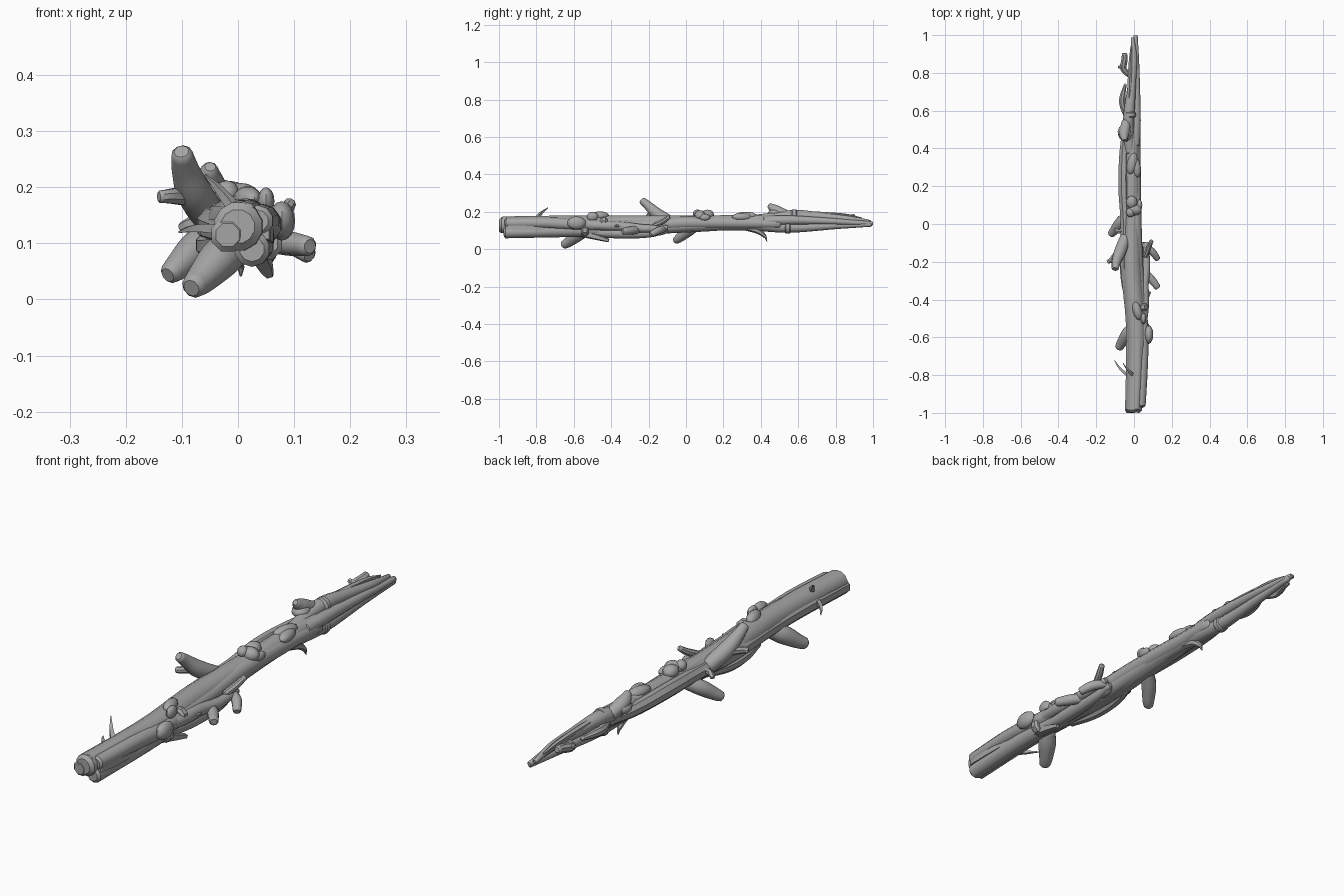
import bpy, bmesh, math
from mathutils import Vector

bark = bpy.data.materials.new("grey bark")
bark.diffuse_color = (0.38, 0.38, 0.38, 1)


def finish(name, bm):
    bmesh.ops.recalc_face_normals(bm, faces=bm.faces)
    me = bpy.data.meshes.new(name)
    bm.to_mesh(me)
    bm.free()
    me.materials.append(bark)
    ob = bpy.data.objects.new(name, me)
    bpy.context.collection.objects.link(ob)
    bpy.ops.object.select_all(action='DESELECT')
    bpy.context.view_layer.objects.active = ob
    ob.select_set(True)
    bpy.ops.object.shade_smooth_by_angle(angle=math.radians(42))
    return ob


def spline(pts, n):
    """Smooth path through (x, y, z, radius) points."""
    p = [Vector(q) for q in pts]
    p = [p[0] * 2 - p[1]] + p + [p[-1] * 2 - p[-2]]
    out = []
    for i in range(1, len(p) - 2):
        a, b, c, d = p[i - 1:i + 3]
        for k in range(n):
            t = k / n
            out.append(0.5 * (2 * b + (c - a) * t + (2 * a - 5 * b + 4 * c - d) * t * t
                              + (3 * b - a - 3 * c + d) * t ** 3))
    return out + [p[-2]]


def tube(name, pts, sides=10, n=5, flat=1.0):
    """Tapered limb with slightly domed ends."""
    path = spline(pts, n)
    pos = [q.to_3d() for q in path]
    rad = [max(q[3], 0.001) for q in path]
    d0, d1 = (pos[0] - pos[1]).normalized(), (pos[-1] - pos[-2]).normalized()
    pos = [pos[0] + d0 * rad[0] * 0.3] + pos + [pos[-1] + d1 * rad[-1] * 0.3]
    rad = [rad[0] * 0.7] + rad + [rad[-1] * 0.7]
    bm = bmesh.new()
    rings = []
    for i, (c, r) in enumerate(zip(pos, rad)):
        t = (pos[min(i + 1, len(pos) - 1)] - pos[max(i - 1, 0)]).normalized()
        up = Vector((0, 0, 1)) if abs(t.z) < 0.9 else Vector((1, 0, 0))
        u = t.cross(up).normalized()
        v = u.cross(t)
        rings.append([bm.verts.new(c + r * (u * math.cos(a) * flat + v * math.sin(a)))
                      for a in (2 * math.pi * (k + .5) / sides for k in range(sides))])
    for a, b in zip(rings, rings[1:]):
        for k in range(sides):
            j = (k + 1) % sides
            bm.faces.new((a[k], a[j], b[j], b[k]))
    bm.faces.new(rings[0])
    bm.faces.new(rings[-1])
    return finish(name, bm)


def knot(name, loc, size, yaw=0.0):
    """Rounded burl."""
    bm = bmesh.new()
    bmesh.ops.create_uvsphere(bm, u_segments=12, v_segments=8, radius=1)
    for v in bm.verts:
        x, y, z = (v.co[i] * size[i] for i in range(3))
        v.co = Vector((x * math.cos(yaw) - y * math.sin(yaw),
                       x * math.sin(yaw) + y * math.cos(yaw), z)) + Vector(loc)
    finish(name, bm)


# main twisted strands of the log
tube("core_strand", [(0, -.985, .13, .044), (.015, -.6, .13, .05), (-.01, -.25, .13, .052),
     (-.01, .05, .135, .045), (-.01, .3, .145, .04), (-.01, .5, .145, .036), (0, .62, .14, .018)], 12)
tube("right_strand", [(.035, -.96, .14, .028), (.045, -.75, .14, .03), (.045, -.55, .13, .032),
     (.02, -.25, .125, .032), (.008, 0, .14, .034), (.005, .3, .14, .032), (.01, .5, .135, .026)])
tube("lower_strand", [(.025, -.965, .09, .032), (.03, -.6, .1, .035), (.01, -.3, .105, .036),
     (0, 0, .125, .034), (-.005, .3, .135, .034), (0, .55, .115, .027), (.005, .8, .125, .018),
     (.012, .99, .13, .01)])
tube("left_strand", [(-.018, -.99, .115, .032), (-.012, -.7, .12, .032), (-.015, -.5, .12, .032),
     (-.04, -.22, .13, .034), (-.045, 0, .14, .028), (-.055, .2, .15, .03), (-.05, .4, .15, .027),
     (-.03, .55, .15, .02)], 8)
tube("top_strand", [(.01, -.98, .15, .025), (.02, -.7, .152, .027), (.005, -.4, .155, .026),
     (-.02, -.15, .155, .024), (-.02, .1, .16, .02)])
tube("bark_plank", [(.048, -.96, .115, .014), (.05, -.8, .115, .02), (.04, -.6, .115, .015)], 4, 3)

# tail limbs after the fork
tube("tail_upper", [(-.02, .38, .155, .03), (-.03, .5, .17, .03), (-.025, .6, .18, .03),
     (-.01, .75, .17, .022), (0, .88, .16, .016), (-.008, .985, .147, .009)])
tube("tail_right", [(.005, .42, .15, .028), (.012, .55, .155, .025), (.014, .75, .15, .018),
     (.012, .9, .142, .014), (.008, .996, .137, .011)])
tube("tail_twig", [(-.03, .58, .19, .014), (-.025, .7, .188, .013), (-.02, .85, .18, .01),
     (-.015, .94, .165, .004)], 6)
tube("tail_left_leaf", [(-.035, .56, .15, .015), (-.06, .63, .155, .018), (-.06, .68, .158, .016),
     (-.045, .74, .155, .007)], 8)
tube("tail_left_stub", [(-.015, .78, .15, .014), (-.055, .82, .158, .018), (-.05, .87, .168, .018),
     (-.05, .9, .174, .015)], 8)
tube("tail_left_prong", [(-.045, .83, .16, .011), (-.08, .832, .17, .009)], 6)
for i, (y, z, r) in enumerate([(.535, .115, .032), (.57, .18, .033)]):
    tube(f"tail_collar_{i}", [(-.022 * i, y, z, r), (-.022 * i, y + .018, z, r)], 10, 1)

# broken branch stubs
tube("left_tall_stub", [(-.045, -.07, .14, .03), (-.075, -.15, .185, .033), (-.093, -.2, .23, .025),
     (-.1, -.235, .26, .019)])
tube("left_side_prong", [(-.085, -.15, .185, .02), (-.12, -.19, .184, .014), (-.138, -.2, .183, .012)], 8)
tube("left_low_stub", [(-.03, .05, .12, .025), (-.07, .01, .095, .031), (-.105, -.035, .06, .025),
     (-.122, -.055, .046, .019)])
tube("left_bottom_stub", [(0, -.54, .1, .03), (-.03, -.58, .075, .037), (-.065, -.63, .037, .028),
     (-.08, -.655, .023, .022)])
tube("left_small_prong", [(-.04, -.01, .15, .014), (-.075, -.04, .14, .012), (-.1, -.03, .128, .01)], 6)
tube("fork_stub", [(-.04, .54, .18, .026), (-.052, .48, .208, .028), (-.05, .445, .234, .014)])
knot("fork_burl", (-.05, .48, .19), (.036, .045, .025), .3)

# right hand twisted branch and its prongs
tube("right_branch", [(.045, -.55, .13, .022), (.055, -.42, .125, .026), (.055, -.32, .12, .024),
     (.065, -.22, .11, .022), (.065, -.1, .115, .013)])
tube("right_branch_low", [(.03, -.5, .09, .024), (.04, -.35, .085, .028), (.045, -.2, .085, .023),
     (.045, -.1, .1, .014)])
tube("right_prong_front", [(.05, -.25, .105, .02), (.09, -.29, .1, .022), (.125, -.335, .095, .018)])
tube("right_prong_rear", [(.05, -.11, .11, .016), (.095, -.145, .1, .02), (.125, -.185, .08, .016)])
tube("right_prong_up", [(.06, -.17, .125, .014), (.08, -.12, .15, .014), (.093, -.09, .172, .011)], 8)
tube("right_thin_prong", [(.06, -.42, .12, .009), (.085, -.36, .125, .006)], 6)
tube("right_root", [(.035, -.56, .085, .02), (.045, -.48, .066, .018), (.055, -.415, .046, .01)], 5)
tube("left_root", [(-.02, -.42, .1, .024), (-.045, -.3, .095, .026), (-.05, -.18, .1, .024),
     (-.03, -.05, .11, .012)], 8)

# thin thorns
tube("thorn_top", [(-.005, -.8, .16, .013), (-.03, -.775, .192, .009), (-.058, -.738, .222, .002)], 4, 4)
tube("thorn_left", [(-.02, -.81, .125, .013), (-.07, -.77, .127, .009), (-.105, -.72, .12, .002)], 4, 4)
tube("thorn_under", [(0, .3, .12, .016), (.005, .38, .098, .015), (.005, .42, .07, .01),
     (.005, .433, .042, .002)], 6)

# burls: location, size, yaw
burls = [((.078, -.585, .14), (.024, .05, .035), 0),
         ((.017, -.46, .178), (.024, .05, .024), .25),
         ((-.01, .32, .178), (.026, .06, .022), -.2),
         ((.012, .3, .172), (.024, .055, .022), .15),
         ((-.012, .115, .185), (.03, .035, .026), 0),
         ((.003, .075, .18), (.038, .03, .028), 0),
         ((-.02, .06, .19), (.022, .025, .022), .3),
         ((.03, .1, .17), (.014, .03, .018), 0),
         ((.05, -.5, .175), (.015, .03, .025), 0),
         ((.035, -.15, .095), (.022, .05, .022), 0)]
for i, (loc, size, yaw) in enumerate(burls):
    knot(f"burl_{i}", loc, size, yaw)

# collars where strands pinch the log
for i, (x, y, z) in enumerate([(.05, -.55, .1), (.045, -.45, .14)]):
    tube(f"branch_collar_{i}", [(x, y, z, .031), (x, y + .02, z, .031)], 8, 1)
